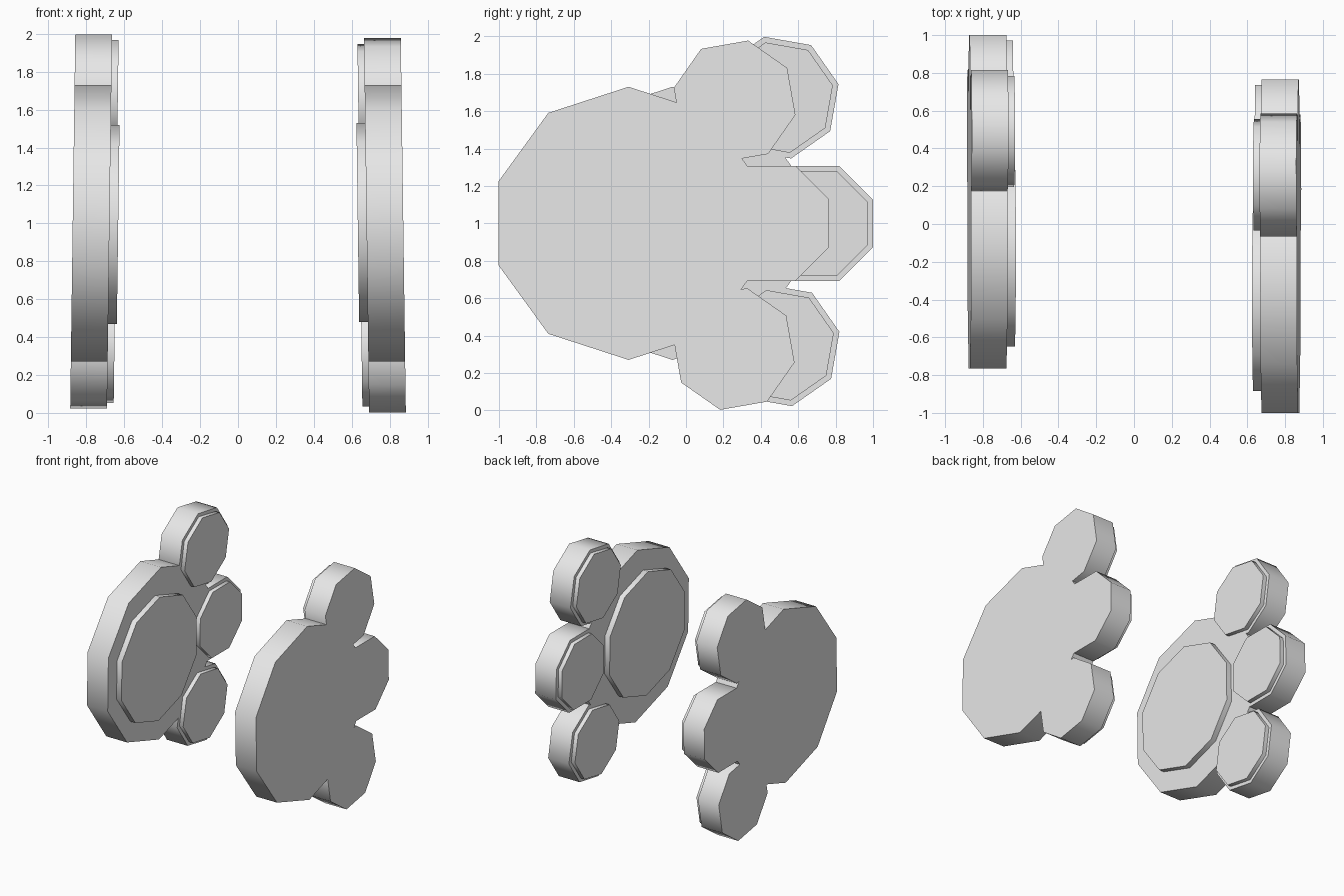
import bpy, bmesh
from math import cos, sin, radians

cube = bpy.data.objects.get("Cube")
if cube:
    bpy.data.objects.remove(cube, do_unlink=True)

grey = bpy.data.materials.new("light_grey")
grey.use_nodes = True
COLOUR = (0.8, 0.8, 0.8, 1)
grey.diffuse_color = COLOUR
grey.node_tree.nodes["Principled BSDF"].inputs["Base Color"].default_value = COLOUR

INNER, OUTER = 0.678, 0.872   # faces of the paw slab at mid height
LEAN = 0.0135                 # the paws spread slightly toward the ground


def prism(name, side, centre, radius, sides, turn, x0, x1):
    """Upright polygonal disc spanning x0..x1 on the given side."""
    bm = bmesh.new()
    ring = []
    for i in range(sides):
        a = radians(turn + 360 * i / sides)
        y, z = centre[0] + radius * cos(a), centre[1] + radius * sin(a)
        ring.append(bm.verts.new((x0 + LEAN * (1 - z), y, z)))
    face = bm.faces.new(ring)
    grown = bmesh.ops.extrude_face_region(bm, geom=[face])["geom"]
    for v in grown:
        if isinstance(v, bmesh.types.BMVert):
            v.co.x += x1 - x0
    # place on its side: the right paw is turned over and set further back
    if side < 0:
        for v in bm.verts:
            lean = LEAN * (1 - v.co.z)
            v.co.x = -v.co.x
            v.co.y += 0.235
    bmesh.ops.recalc_face_normals(bm, faces=bm.faces)
    mesh = bpy.data.meshes.new(name)
    bm.to_mesh(mesh)
    bm.free()
    mesh.materials.append(grey)
    obj = bpy.data.objects.new(name, mesh)
    bpy.context.collection.objects.link(obj)
    bpy.ops.object.select_all(action='DESELECT')
    obj.select_set(True)
    bpy.context.view_layer.objects.active = obj
    bpy.ops.object.shade_smooth_by_angle(angle=radians(60))


def paw(label, side):
    def flip(z):
        return z if side > 0 else 2 - z

    # palm with its raised pad
    prism(label + "_palm", side, (-0.307, 1.0), 0.73, 10, 18, INNER, OUTER)
    prism(label + "_palm_pad", side, (-0.385, flip(1.005)), 0.525, 10, 18,
          INNER - 0.046, INNER + 0.02)

    # three toes, each with a raised pad
    toes = {"upper": (0.26, 1.652, -12.5),
            "middle": (0.457, 1.0, 22.5),
            "lower": (0.255, 0.328, -12.5)}
    for toe, (y, z, turn) in toes.items():
        if side < 0 and toe != "middle":
            toe = "lower" if toe == "upper" else "upper"
        spot = (y, flip(z))
        prism(f"{label}_{toe}_toe", side, spot, 0.333, 8, side * turn, INNER, OUTER)
        prism(f"{label}_{toe}_toe_pad", side, spot, 0.302, 8, side * turn,
              INNER - 0.035, INNER + 0.02)


paw("left", 1)
paw("right", -1)
